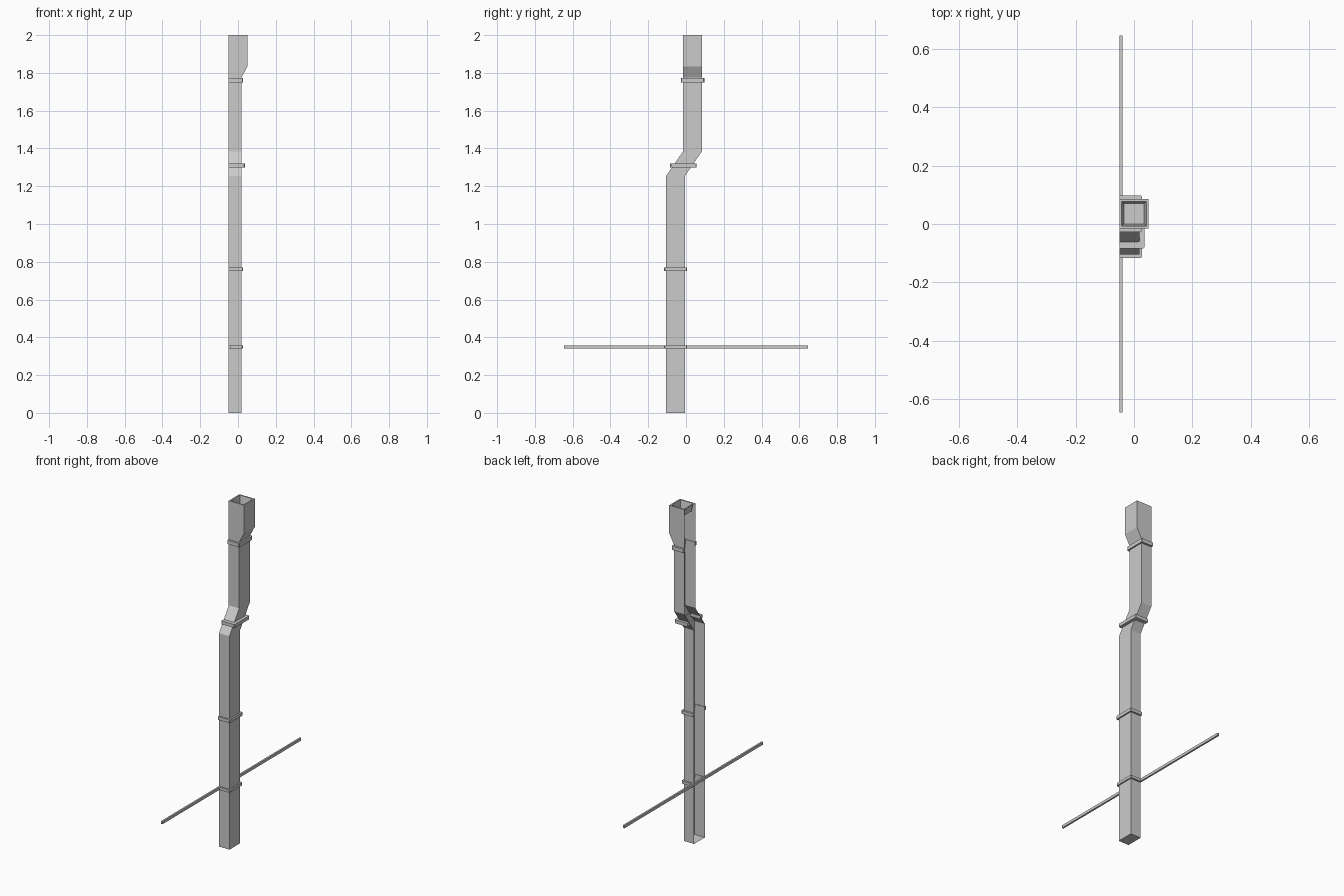
import bpy, bmesh

if "Cube" in bpy.data.objects:
    bpy.data.objects.remove(bpy.data.objects["Cube"])

BACK = -0.05   # wall side, left open on the duct and straps


def finish(name, bm, recalc=True):
    if recalc:
        bmesh.ops.recalc_face_normals(bm, faces=bm.faces[:])
    me = bpy.data.meshes.new(name)
    bm.to_mesh(me)
    bm.free()
    ob = bpy.data.objects.new(name, me)
    bpy.context.collection.objects.link(ob)
    return ob


def ring(bm, x0, x1, y0, y1, z):
    return [bm.verts.new(p) for p in
            ((x0, y0, z), (x1, y0, z), (x1, y1, z), (x0, y1, z))]


# Duct: three-sided channel lofted through (z, y_min, x_max) sections
sections = [(0, -0.105, 0.018), (1.255, -0.105, 0.018), (1.385, -0.015, 0.018),
            (1.775, -0.015, 0.018), (1.835, -0.015, 0.05), (2.0, -0.015, 0.05)]
bm = bmesh.new()
rings = [ring(bm, BACK, x1, y, y + 0.1, z) for z, y, x1 in sections]
for a, b in zip(rings, rings[1:]):
    for i in range(3):
        bm.faces.new((a[i], a[i + 1], b[i + 1], b[i]))
bm.faces.new(rings[0][::-1])          # closed foot
# Rim and shallow well at the top
rim = ring(bm, BACK + 0.008, 0.042, -0.007, 0.077, 2.0)
well = ring(bm, BACK + 0.015, 0.035, 0.0, 0.07, 1.955)
for a, b in ((rings[-1], rim), (rim, well)):
    for i in range(4):
        j = (i + 1) % 4
        bm.faces.new((a[i], a[j], b[j], b[i]))
bm.faces.new(well)
finish("drain_duct", bm, recalc=False)


# Straps: U-shaped bands clamped round the duct
def strap(name, z0, z1, x1, y0, y1, t):
    c = 0.004
    outline = [(BACK, y0), (x1 - c, y0), (x1, y0 + c), (x1, y1 - c), (x1 - c, y1),
               (BACK, y1), (BACK, y1 - t), (x1 - t, y1 - t), (x1 - t, y0 + t), (BACK, y0 + t)]
    bm = bmesh.new()
    face = bm.faces.new([bm.verts.new((x, y, z0)) for x, y in outline])
    ext = bmesh.ops.extrude_face_region(bm, geom=[face])
    top = [v for v in ext["geom"] if isinstance(v, bmesh.types.BMVert)]
    bmesh.ops.translate(bm, verts=top, vec=(0, 0, z1 - z0))
    finish(name, bm)


strap("strap_low", 0.34, 0.356, 0.026, -0.116, 0.006, 0.014)
strap("strap_mid", 0.75, 0.769, 0.027, -0.116, 0.006, 0.014)
strap("strap_bend", 1.30, 1.32, 0.036, -0.084, 0.056, 0.022)
strap("strap_top", 1.75, 1.772, 0.027, -0.027, 0.097, 0.015)

# Long wall bar behind the duct
bm = bmesh.new()
bmesh.ops.create_cube(bm, size=1)
bmesh.ops.scale(bm, vec=(0.01, 1.29, 0.016), verts=bm.verts)
bmesh.ops.translate(bm, vec=(BACK + 0.005, 0, 0.348), verts=bm.verts)
finish("wall_bar", bm)
